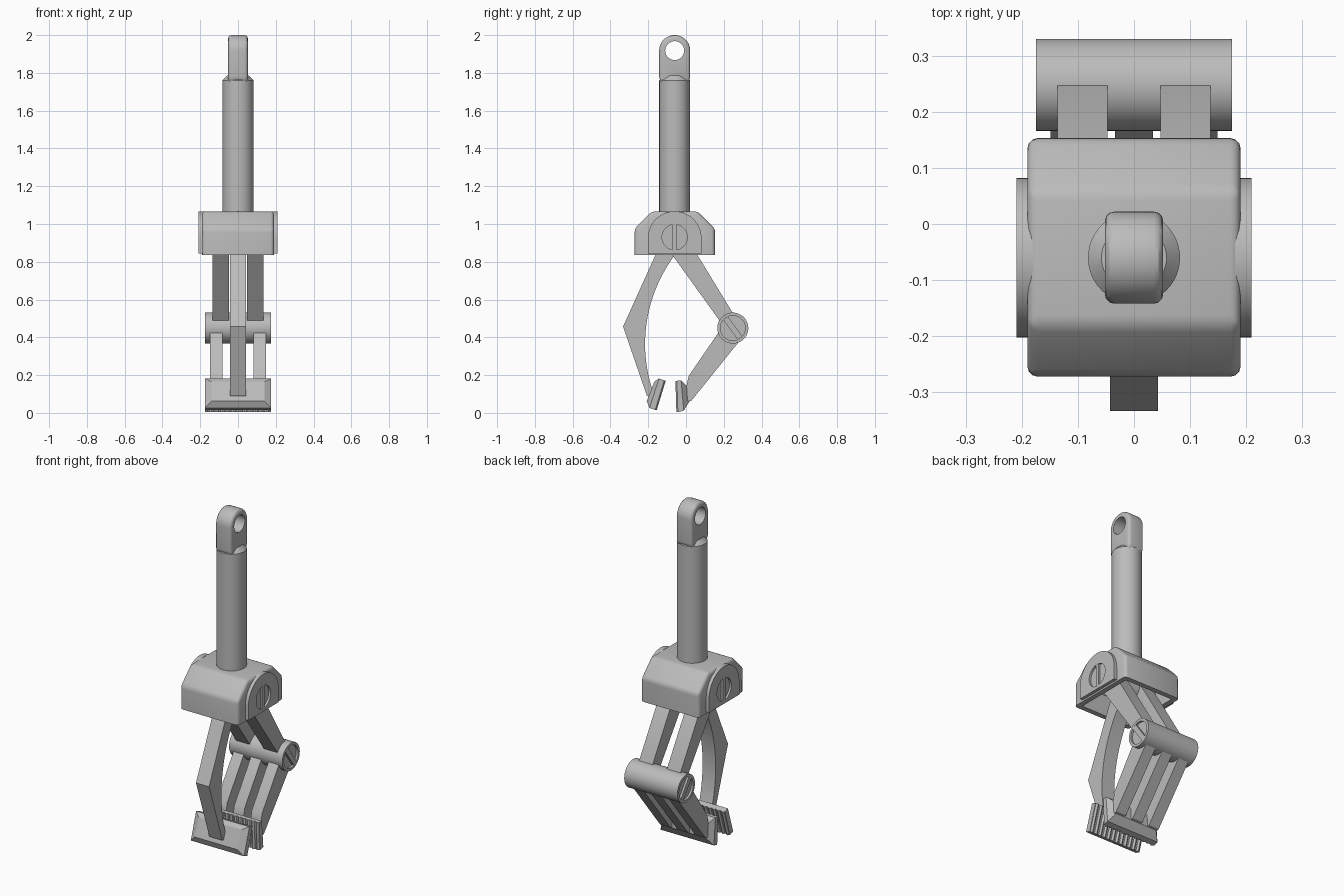
import bpy, bmesh, math
from mathutils import Vector
from mathutils.geometry import interpolate_bezier

if "Cube" in bpy.data.objects:
    bpy.data.objects.remove(bpy.data.objects["Cube"])

grey = bpy.data.materials.new("light_grey")
grey.use_nodes = True
colour = (0.5, 0.5, 0.5, 1)
grey.diffuse_color = colour
grey.node_tree.nodes["Principled BSDF"].inputs["Base Color"].default_value = colour

AXIS_Y = -0.06                 # shaft and body pivot line
PIVOT = (AXIS_Y, 0.93)
HINGE = (0.248, 0.449)


def finish(bm, name):
    bmesh.ops.recalc_face_normals(bm, faces=bm.faces)
    mesh = bpy.data.meshes.new(name)
    bm.to_mesh(mesh)
    bm.free()
    mesh.materials.append(grey)
    ob = bpy.data.objects.new(name, mesh)
    bpy.context.collection.objects.link(ob)
    return ob


def loft(name, rings):
    """Skin a list of equal-length point rings and cap both ends."""
    bm = bmesh.new()
    rows = [[bm.verts.new(p) for p in ring] for ring in rings]
    n = len(rows[0])
    for a, b in zip(rows, rows[1:]):
        for i in range(n):
            j = (i + 1) % n
            bm.faces.new((a[i], a[j], b[j], b[i]))
    bm.faces.new(rows[0])
    bm.faces.new(rows[-1])
    return finish(bm, name)


def prism(name, profile, x0, x1):
    """Extrude a side profile of (y, z) points along x."""
    return loft(name, [[(x, y, z) for y, z in profile] for x in (x0, x1)])


def arc(centre, r, start=0, end=360, n=48):
    full = end - start == 360
    return [(centre[0] + r * math.cos(a), centre[1] + r * math.sin(a))
            for a in (math.radians(start + (end - start) * i / (n if full else n - 1))
                      for i in range(n))]


def bake(ob):
    """Apply all modifiers."""
    deps = bpy.context.evaluated_depsgraph_get()
    mesh = bpy.data.meshes.new_from_object(ob.evaluated_get(deps))
    ob.modifiers.clear()
    ob.data = mesh


def bevel(ob, width, segments=3):
    mod = ob.modifiers.new("round", 'BEVEL')
    mod.width, mod.segments = width, segments
    mod.limit_method, mod.angle_limit = 'ANGLE', math.radians(40)
    bake(ob)


def cut(ob, cutter):
    mod = ob.modifiers.new("cut", 'BOOLEAN')
    mod.operation, mod.object, mod.solver = 'DIFFERENCE', cutter, 'EXACT'
    bake(ob)
    bpy.data.objects.remove(cutter)


def screw_face(ob, name, centre, r, x, side, angle, width):
    """Sink a round recess into an end face and leave a bar across it."""
    depth = 0.012
    cut(ob, prism("cutter", arc(centre, r), side * (x - depth), side * (x + 0.05)))
    u = Vector((math.cos(angle), math.sin(angle)))
    v = Vector((-u.y, u.x)) * width / 2
    u *= r * 0.99
    c = Vector(centre)
    prism(name, [c + u + v, c - u + v, c - u - v, c + u - v],
          side * (x - depth - 0.005), side * x)


# Shaft with a chamfered top
def ring(r, z):
    return [(x, y, z) for x, y in arc((0, AXIS_Y), r)]


loft("shaft", [ring(0.082, 1.04), ring(0.082, 1.76), ring(0.058, 1.785)])

# Eye lug
eye = (AXIS_Y, 1.918)
lug = prism("eye_lug", arc(eye, 0.082, 0, 180, 25)
            + [(AXIS_Y - 0.082, 1.765), (AXIS_Y - 0.06, 1.74),
               (AXIS_Y + 0.06, 1.74), (AXIS_Y + 0.082, 1.765)], -0.052, 0.052)
bevel(lug, 0.02)
cut(lug, prism("cutter", arc(eye, 0.05), -0.2, 0.2))

# Hollow body
body = prism("body", [(-0.272, 0.8), (-0.272, 0.975), (-0.18, 1.067),
                      (0.06, 1.067), (0.153, 0.975), (0.153, 0.8)], -0.19, 0.19)
bevel(body, 0.018)
cut(body, prism("cutter", [(-1, 0), (1, 0), (1, 0.835), (-1, 0.835)], -1, 1))
cut(body, prism("cutter", [(-0.242, 0.7), (-0.242, 0.96), (-0.17, 1.03),
                           (0.05, 1.03), (0.123, 0.96), (0.123, 0.7)], -0.16, 0.16))
prism("pivot_pin", arc(PIVOT, 0.05, n=32), -0.17, 0.17)

# Arched side plates with screw faces
for side, label in ((1, "left"), (-1, "right")):
    plate = prism(label + "_side_plate", arc((AXIS_Y, 0.925), 0.142, 0, 180, 33)
                  + [(AXIS_Y - 0.142, 0.845), (AXIS_Y + 0.142, 0.845)],
                  side * 0.18, side * 0.209)
    screw_face(plate, label + "_plate_bar", PIVOT, 0.067, 0.209, side,
               math.pi / 2, 0.022)

# Front arm with a curved inner edge
inner = interpolate_bezier(Vector((-0.066, 0.827)), Vector((-0.215, 0.62)),
                           Vector((-0.255, 0.36)), Vector((-0.18, 0.13)), 20)
prism("front_arm", [(-0.01, 0.93), (-0.06, 0.97), (-0.11, 0.95), (-0.166, 0.827),
                    (-0.333, 0.457), (-0.207, 0.09), (-0.18, 0.09)]
      + [(p[0], p[1]) for p in reversed(inner)], -0.043, 0.043)

# Upper rear arms
for side, label in ((1, "left"), (-1, "right")):
    prism(label + "_upper_rear_arm",
          [(-0.11, 0.888), (-0.09, 0.96), (-0.02, 0.965), (0.066, 0.827),
           (0.247, 0.53), (0.26, 0.45), (0.19, 0.47), (0.177, 0.489),
           (-0.066, 0.827)], side * 0.047, side * 0.136)

# Knuckle barrel
barrel = prism("knuckle_barrel", arc(HINGE, 0.082), -0.175, 0.175)
for side, label in ((1, "left"), (-1, "right")):
    screw_face(barrel, label + "_barrel_bar", HINGE, 0.066, 0.175, side,
               math.radians(-54), 0.03)

# Lower rear arms
for label, x in (("left", 0.115), ("middle", 0), ("right", -0.115)):
    prism(label + "_lower_rear_arm",
          [(0.2, 0.46), (0.168, 0.42), (0.014, 0.195), (0.0, 0.13), (0.01, 0.06),
           (0.03, 0.066), (0.277, 0.373), (0.27, 0.44)], x - 0.034, x + 0.034)


# Jaws: grip plate tapering to a smaller back
def jaw(name, levels):
    loft(name, [[(-w, *top), (w, *top), (w, *low), (-w, *low)]
                for top, low, w in levels])
    # Ridges along the grip face
    top, low = Vector(levels[0][0]), Vector(levels[0][1])
    out = (top - Vector(levels[1][0])).normalized()
    count, half = 12, 0.175
    step = 2 * half / count
    for i in range(count):
        x = -half + step * (i + 0.5)
        loft(f"{name}_ridge_{i + 1}",
             [[(x - step * 0.35, *p), (x, *(p + out * 0.008)), (x + step * 0.35, *p)]
              for p in (top, low)])


jaw("front_jaw", [((-0.115, 0.172), (-0.163, 0.016), 0.175),
                  ((-0.143, 0.182), (-0.193, 0.026), 0.175),
                  ((-0.168, 0.165), (-0.208, 0.062), 0.14)])
jaw("rear_jaw", [((-0.048, 0.17), (-0.043, 0.004), 0.175),
                 ((-0.026, 0.171), (-0.012, 0.012), 0.175),
                 ((0.013, 0.135), (0.018, 0.06), 0.14)])

# Smooth the round parts, keep edges sharp
bpy.ops.object.select_all(action='DESELECT')
for ob in bpy.context.collection.objects:
    if ob.type == 'MESH' and grey.name in ob.data.materials:
        ob.select_set(True)
        bpy.context.view_layer.objects.active = ob
bpy.ops.object.shade_smooth_by_angle(angle=math.radians(30))
